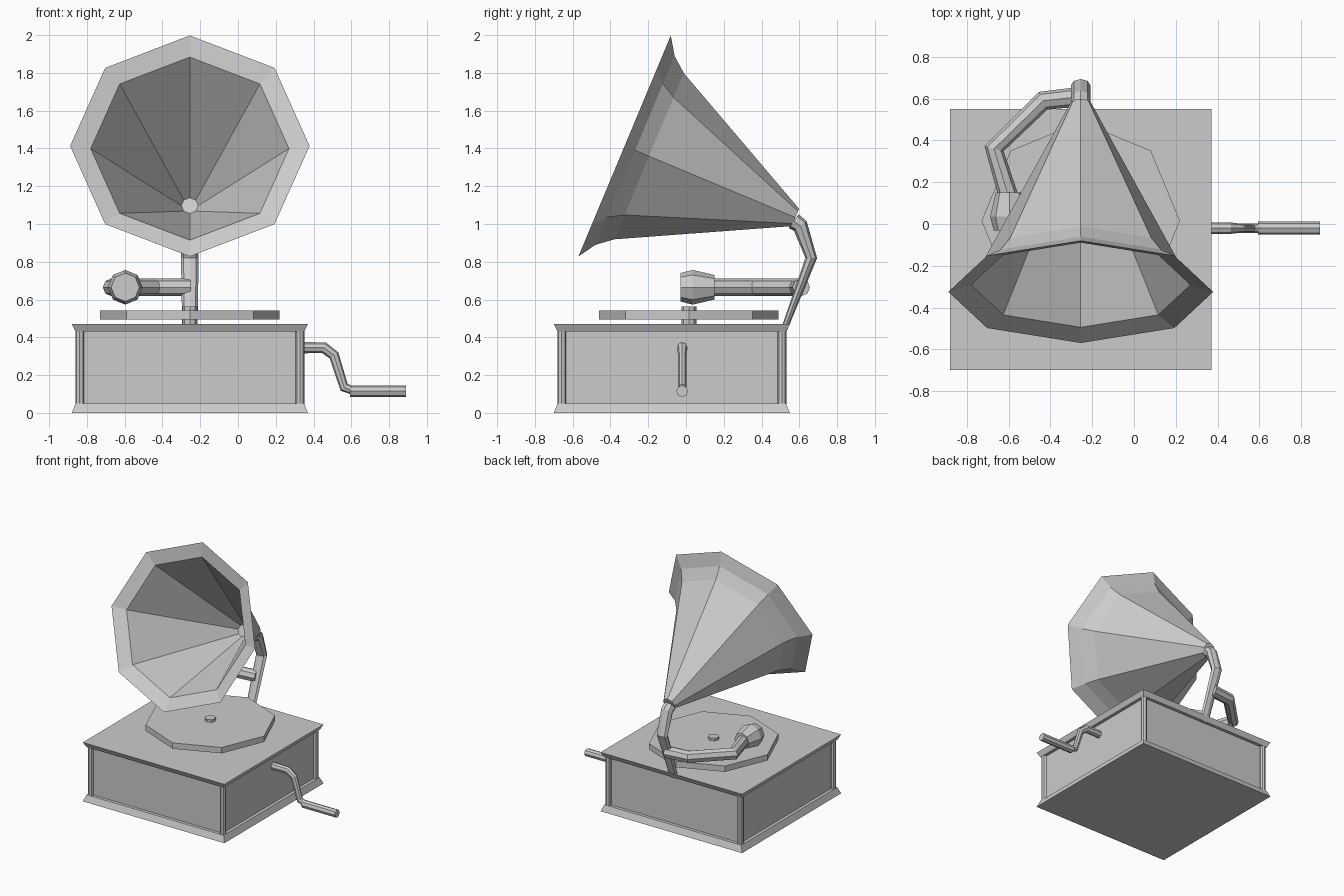
import bpy, math
from mathutils import Vector

cube = bpy.data.objects.get("Cube")
if cube:
    bpy.data.objects.remove(cube)

GREY = (0.6, 0.6, 0.6, 1)
grey = bpy.data.materials.new("plain grey")
grey.use_nodes = True
grey.diffuse_color = GREY
grey.node_tree.nodes["Principled BSDF"].inputs["Base Color"].default_value = GREY

CX = -0.255  # centre line of cabinet and horn
X, Y, Z = Vector((1, 0, 0)), Vector((0, 1, 0)), Vector((0, 0, 1))


def loft(name, rings, sides=8, phase=0.0):
    """Skin rings of (centre, first radius vector, second radius vector), capping both ends."""
    verts, faces = [], []
    for centre, u, v in rings:
        for k in range(sides):
            a = math.tau * k / sides + phase
            verts.append(Vector(centre) + u * math.cos(a) + v * math.sin(a))
    for i in range(len(rings) - 1):
        for k in range(sides):
            a, b = i * sides + k, i * sides + (k + 1) % sides
            faces.append((a, b, b + sides, a + sides))
    last = (len(rings) - 1) * sides
    faces.append(tuple(reversed(range(sides))))
    faces.append(tuple(range(last, last + sides)))
    mesh = bpy.data.meshes.new(name)
    mesh.from_pydata(verts, [], faces)
    mesh.materials.append(grey)
    obj = bpy.data.objects.new(name, mesh)
    bpy.context.collection.objects.link(obj)
    return obj


def lathe(name, centre, axis, side, profile, sides=8, phase=0.0):
    """Turn a profile of (distance along axis, radius)."""
    other = axis.cross(side)
    rings = [(Vector(centre) + axis * t, side * r, other * r) for t, r in profile]
    return loft(name, rings, sides, phase)


def tube(name, path, side, radii, flat=None):
    """Sweep an octagon along a planar path; side is the plane's normal."""
    pts = [Vector(p) for p in path]
    flat = flat or radii
    rings = []
    for i, p in enumerate(pts):
        a = (p - pts[max(i - 1, 0)]).normalized()
        b = (pts[min(i + 1, len(pts) - 1)] - p).normalized()
        t = (a + b).normalized()
        rings.append((p, side * radii[i], t.cross(side) * flat[i]))
    return loft(name, rings)


# Cabinet with flared base and lid
R2 = math.sqrt(2)
cabinet = [(0, .625), (.05, .605), (.05, .58), (.43, .58), (.43, .605), (.47, .625)]
lathe("cabinet", (CX, -.075, 0), Z, X, [(z, h * R2) for z, h in cabinet], 4, math.pi / 4)

# Corner columns
for sx, side_name in ((-1, "right"), (1, "left")):
    for sy, end_name in ((-1, "front"), (1, "back")):
        lathe(f"{end_name}_{side_name}_column", (CX + sx * .583, -.075 + sy * .583, .045),
              Z, X, [(0, .023), (.39, .023)])

# Turntable and spindle
lathe("turntable", (CX, .015, .495), Z, X, [(0, .475), (.047, .475)])
lathe("spindle", (CX, .015, .465), Z, X, [(0, .04), (.098, .04)])

# Horn: outer skin to the lip, then back down the inside
horn_axis = Vector((0, .923, -.386)).normalized()
horn = [(.98, .05), (.14, .477), (.06, .542), (0, .634), (.036, .525), (.818, .045)]
lathe("horn", (CX, -.325, 1.413), horn_axis, X, horn)

# Neck from the horn down to the cabinet
tube("horn_neck", [(CX, .57, 1.015), (CX, .605, .99), (CX, .663, .82), (CX, .515, .43)], X,
     [.047, .047, .047, .04], [.045, .042, .031, .016])

# Tone arm and sound head
tube("tone_arm", [(CX, .61, .665), (-.435, .59, .665), (-.67, .36, .665), (-.6, .13, .665)],
     Z, [.047] * 4)
lathe("sound_head", (-.597, .15, .665), -Y, X, [(0, .065), (.115, .092), (.18, .075)])

# Crank and handle
tube("crank", [(.3, -.02, .345), (.455, -.02, .345), (.508, -.02, .305),
               (.562, -.02, .135), (.62, -.02, .115)], Y, [.028, .028, .022, .022, .022],
     [.03, .03, .028, .026, .022])
lathe("crank_handle", (.593, -.02, .115), X, Y, [(0, .031), (.297, .031)])

# Consistent outward normals
import bmesh
for obj in bpy.context.collection.objects:
    if obj.type == "MESH" and obj.data.materials and obj.data.materials[0] == grey:
        bm = bmesh.new()
        bm.from_mesh(obj.data)
        bmesh.ops.recalc_face_normals(bm, faces=bm.faces)
        bm.to_mesh(obj.data)
        bm.free()
